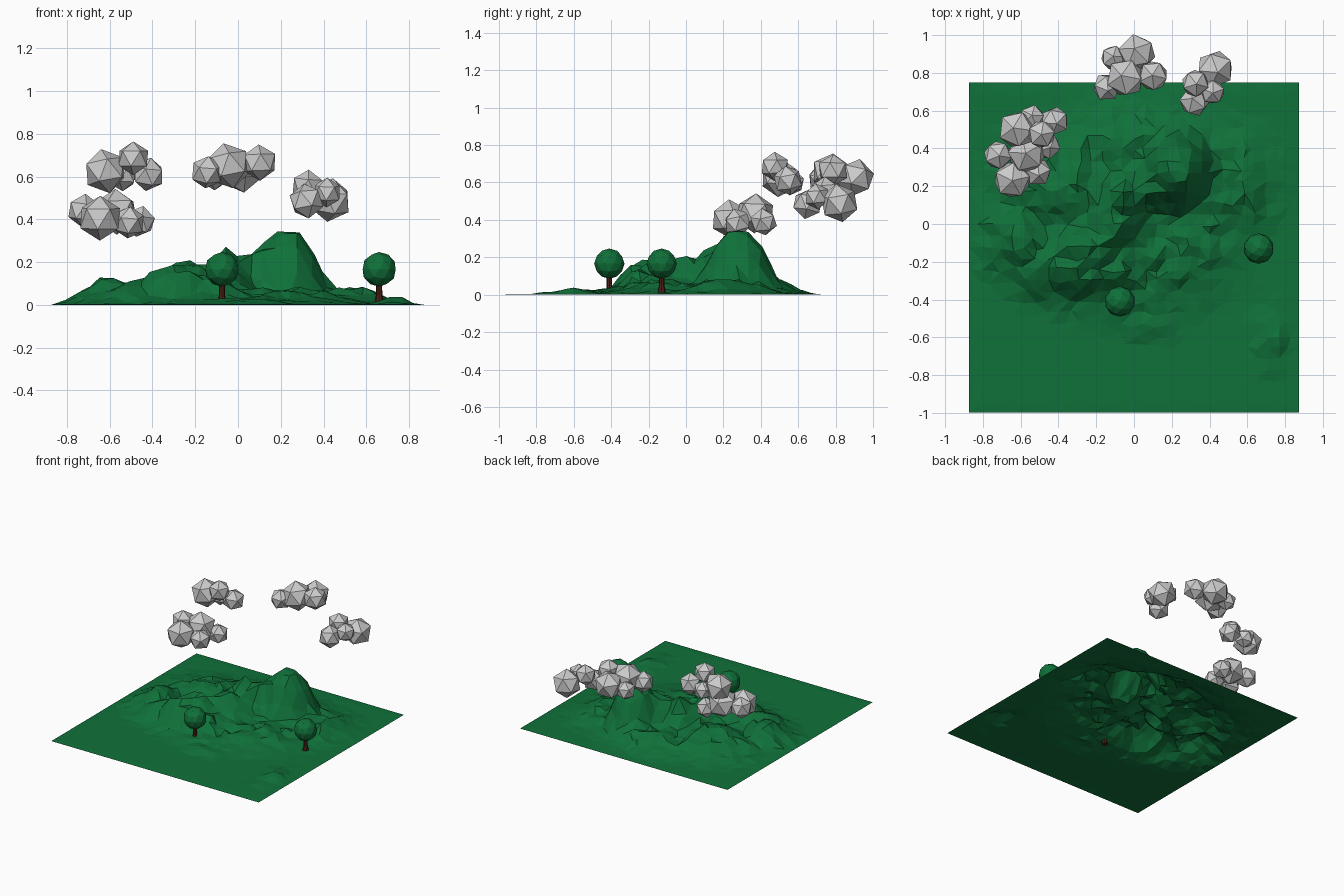
import bpy, bmesh, math, random
from mathutils import Vector, Matrix, noise

random.seed(7)


def material(name, rgb):
    m = bpy.data.materials.new(name)
    m.diffuse_color = (*rgb, 1)
    return m


green = material("leaf_green", (0.005, 0.165, 0.042))
brown = material("bark_brown", (0.07, 0.016, 0.01))


def finish(bm, name, mat=None):
    me = bpy.data.meshes.new(name)
    bm.to_mesh(me)
    bm.free()
    if mat:
        me.materials.append(mat)
    ob = bpy.data.objects.new(name, me)
    bpy.context.collection.objects.link(ob)
    return ob


# Hills: x, y, height, x radius, y radius, flank sharpness
HILLS = [
    (0.23, 0.28, 0.345, 0.175, 0.185, 3.2),
    (0.10, 0.20, 0.26, 0.12, 0.12, 2.5),
    (-0.05, 0.14, 0.30, 0.12, 0.12, 1.8),
    (-0.10, 0.00, 0.205, 0.17, 0.15, 2.5),
    (-0.25, -0.14, 0.195, 0.19, 0.16, 2.5),
    (-0.30, -0.25, 0.175, 0.20, 0.12, 3.0),
    (-0.10, -0.24, 0.13, 0.12, 0.10, 2.5),
    (-0.45, -0.20, 0.12, 0.18, 0.17, 2.5),
    (-0.61, -0.08, 0.135, 0.15, 0.18, 2.2),
    (-0.35, 0.20, 0.12, 0.30, 0.25, 2.5),
    (0.00, 0.42, 0.09, 0.35, 0.17, 2.5),
    (0.50, 0.20, 0.075, 0.22, 0.25, 2.5),
    (0.25, -0.08, 0.07, 0.25, 0.20, 2.5),
    (-0.05, 0.05, 0.06, 0.65, 0.52, 5.0),
    (0.08, -0.53, 0.025, 0.15, 0.08, 2.5),
    (0.72, -0.62, 0.03, 0.08, 0.15, 2.5),
]


def height(x, y):
    h = max(z * math.exp(-math.hypot((x - a) / rx, (y - b) / ry) ** p)
            for a, b, z, rx, ry, p in HILLS)
    rough = min(1, h / 0.05)
    h += rough * 0.022 * noise.noise(Vector((x * 9, y * 9, 3)))
    h += rough * random.uniform(-0.015, 0.015)
    return min(0.34 + random.uniform(-0.01, 0.006),
               max(0.003, h + random.uniform(-0.002, 0.003)))


# Terrain: open faceted sheet with a flat border
bm = bmesh.new()
N = 30
bmesh.ops.create_grid(bm, x_segments=N, y_segments=N, size=0.873)
for v in bm.verts:
    x, y = v.co.x, v.co.y - 0.125
    if v.is_boundary:
        v.co = (x, y, 0)
    else:
        x += random.uniform(-0.016, 0.016)
        y += random.uniform(-0.016, 0.016)
        v.co = (x, y, height(x, y))
bmesh.ops.triangulate(bm, faces=bm.faces[:], quad_method='SHORT_EDGE')
finish(bm, "terrain", green)


# Trees: flared trunk and round crown
def tree(name, x, y, base):
    bm = bmesh.new()
    rings = []
    for z, r in ((base, 0.022), (base + 0.035, 0.015), (0.085, 0.014), (0.12, 0.022)):
        rings.append([bm.verts.new((x + r * math.cos(k * math.tau / 8),
                                    y + r * math.sin(k * math.tau / 8), z)) for k in range(8)])
    for lo, hi in zip(rings, rings[1:]):
        for k in range(8):
            j = (k + 1) % 8
            bm.faces.new((lo[k], lo[j], hi[j], hi[k]))
    bm.faces.new(rings[0][::-1])
    bm.faces.new(rings[-1])
    finish(bm, name + "_trunk", brown)
    bm = bmesh.new()
    bmesh.ops.create_icosphere(bm, subdivisions=2, radius=0.081,
                               matrix=Matrix.Translation((x, y, 0.166)))
    finish(bm, name + "_crown", green)


tree("front_tree", -0.075, -0.41, 0.002)
tree("right_tree", 0.66, -0.13, 0.012)

# Clouds: clusters of icosahedron puffs (x, y, z, radius)
CLOUDS = {
    "upper_left_cloud": [
        (-0.62, 0.50, 0.625, 0.105), (-0.49, 0.475, 0.685, 0.079),
        (-0.42, 0.545, 0.61, 0.08), (-0.54, 0.565, 0.60, 0.07)],
    "lower_left_cloud": [
        (-0.645, 0.235, 0.405, 0.105), (-0.57, 0.37, 0.435, 0.107),
        (-0.72, 0.365, 0.44, 0.08), (-0.46, 0.415, 0.39, 0.075),
        (-0.51, 0.275, 0.385, 0.077)],
    "middle_cloud": [
        (0.015, 0.905, 0.625, 0.104), (-0.045, 0.775, 0.65, 0.108),
        (-0.11, 0.88, 0.605, 0.07), (-0.145, 0.725, 0.62, 0.078),
        (0.10, 0.785, 0.665, 0.085)],
    "right_cloud": [
        (0.43, 0.82, 0.49, 0.104), (0.325, 0.745, 0.555, 0.077),
        (0.32, 0.65, 0.485, 0.083), (0.415, 0.70, 0.525, 0.07)],
}
for name, puffs in CLOUDS.items():
    bm = bmesh.new()
    for x, y, z, r in puffs:
        turn = Matrix.Rotation(random.uniform(0, 1.2), 4, 'Z') @ \
            Matrix.Rotation(random.uniform(-0.3, 0.3), 4, 'X')
        bmesh.ops.create_icosphere(bm, subdivisions=1, radius=r,
                                   matrix=Matrix.Translation((x, y, z)) @ turn)
    finish(bm, name)
